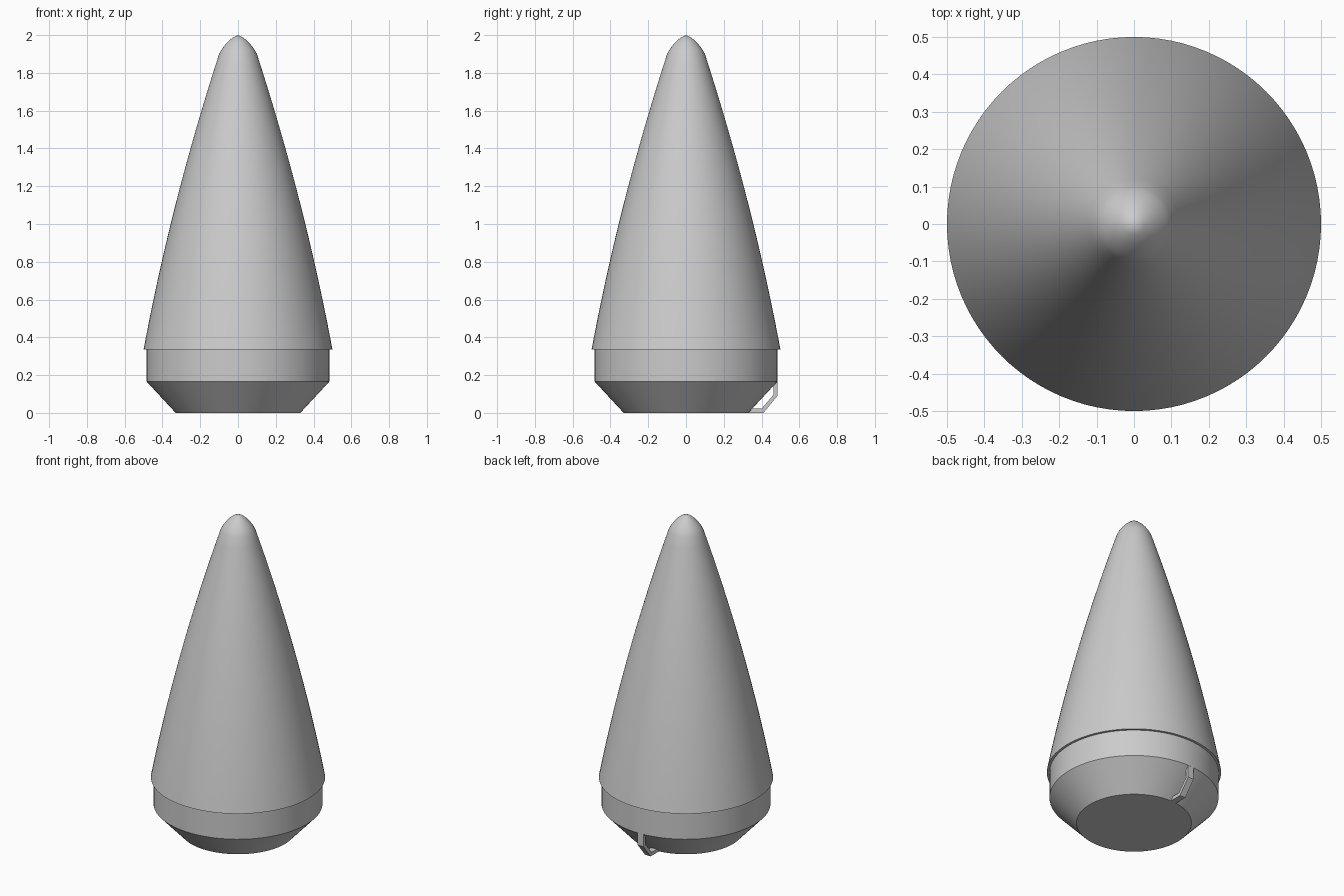
import bpy, bmesh, math
from mathutils import Matrix

cube = bpy.data.objects.get("Cube")
if cube:
    bpy.data.objects.remove(cube, do_unlink=True)

grey = bpy.data.materials.new("light_grey")
grey.use_nodes = True
colour = (0.6, 0.6, 0.6, 1)
grey.diffuse_color = colour
grey.node_tree.nodes["Principled BSDF"].inputs["Base Color"].default_value = colour


def finish(name, bm, smooth):
    bmesh.ops.recalc_face_normals(bm, faces=bm.faces)
    mesh = bpy.data.meshes.new(name)
    bm.to_mesh(mesh)
    bm.free()
    mesh.materials.append(grey)
    obj = bpy.data.objects.new(name, mesh)
    bpy.context.collection.objects.link(obj)
    if smooth:
        bpy.ops.object.select_all(action="DESELECT")
        obj.select_set(True)
        bpy.context.view_layer.objects.active = obj
        bpy.ops.object.shade_smooth_by_angle(angle=math.radians(25))


def lathe(name, profile, steps=96):
    bm = bmesh.new()
    verts = [bm.verts.new((r, 0, z)) for r, z in profile]
    edges = [bm.edges.new(pair) for pair in zip(verts, verts[1:])]
    bmesh.ops.spin(bm, geom=verts + edges, cent=(0, 0, 0), axis=(0, 0, 1),
                   angle=math.tau, steps=steps)
    bmesh.ops.remove_doubles(bm, verts=bm.verts, dist=0.0001)
    finish(name, bm, True)


# Base: tapered foot below a straight band
BAND_R, SKIRT_Z = 0.485, 0.335
lathe("base", [(0, 0), (0.33, 0), (BAND_R, 0.167), (BAND_R, SKIRT_Z)])

# Nose: gently bulging cone with a rounded tip
cone = []
for i in range(25):
    t = i / 24
    cone.append((0.5 - 0.4 * t + 0.108 * t * (1 - t), SKIRT_Z + (1.9 - SKIRT_Z) * t))
tip = [(0.088, 1.922), (0.073, 1.943), (0.053, 1.966), (0.028, 1.987), (0, 2)]
lathe("nose_cone", [(0, SKIRT_Z)] + cone + tip)

# Bent bracket at the back of the foot
outline = [(0.484, 0.18), (0.484, 0.09), (0.41, 0), (0.325, 0),
           (0.345, 0.022), (0.4, 0.022), (0.464, 0.097), (0.464, 0.145)]
bm = bmesh.new()
face = bm.faces.new([bm.verts.new((-0.04, y, z)) for y, z in outline])
side = bmesh.ops.extrude_face_region(bm, geom=[face])["geom"]
moved = [v for v in side if isinstance(v, bmesh.types.BMVert)]
bmesh.ops.transform(bm, matrix=Matrix.Translation((0.04, 0, 0)), verts=moved)
finish("rear_bracket", bm, False)
